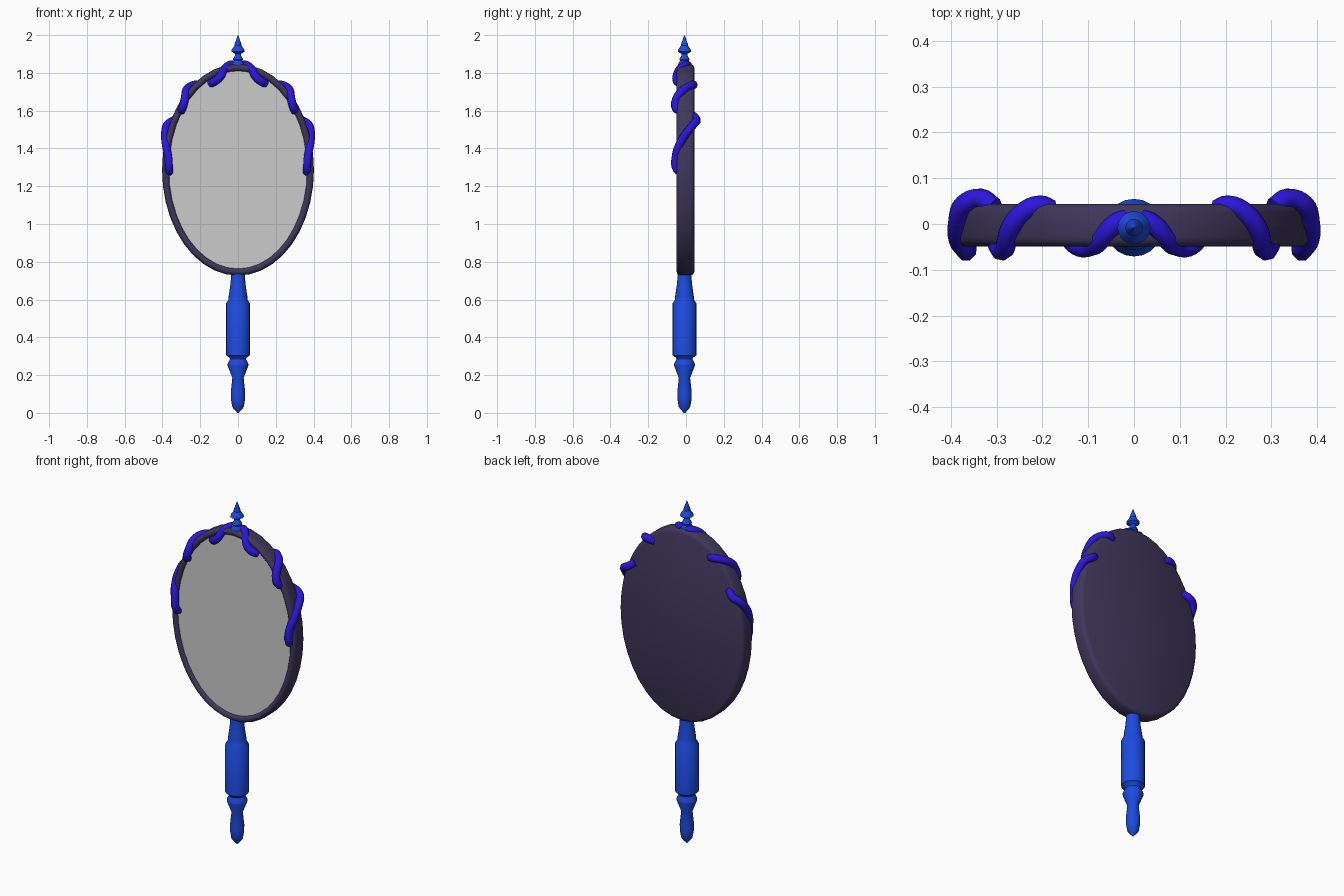
import bpy, bmesh, math

if "Cube" in bpy.data.objects:
    bpy.data.objects.remove(bpy.data.objects["Cube"])

RX, RZ, CZ = 0.402, 0.56, 1.287   # oval outline
AXIS_Y = -0.008                   # handle and finial axis


def material(name, rgb):
    m = bpy.data.materials.new(name)
    m.diffuse_color = (*rgb, 1)
    m.use_nodes = True
    m.node_tree.nodes["Principled BSDF"].inputs["Base Color"].default_value = m.diffuse_color
    return m


def finish(name, bm, mat=None, angle=35):
    bmesh.ops.recalc_face_normals(bm, faces=bm.faces)
    me = bpy.data.meshes.new(name)
    bm.to_mesh(me)
    bm.free()
    ob = bpy.data.objects.new(name, me)
    bpy.context.collection.objects.link(ob)
    if mat:
        me.materials.append(mat)
    bpy.ops.object.select_all(action='DESELECT')
    ob.select_set(True)
    bpy.context.view_layer.objects.active = ob
    bpy.ops.object.shade_smooth_by_angle(angle=math.radians(angle))
    return ob


def loft(bm, rings, cap_first=False, cap_last=False):
    rows = [[bm.verts.new(p) for p in ring] for ring in rings]
    n = len(rows[0])
    for a, b in zip(rows, rows[1:]):
        for i in range(n):
            j = (i + 1) % n
            bm.faces.new((a[i], a[j], b[j], b[i]))
    if cap_first:
        bm.faces.new(rows[0])
    if cap_last:
        bm.faces.new(rows[-1])


def oval(inset, y, n=40):
    return [((RX - inset) * math.sin(2 * math.pi * i / n), y,
             CZ + (RZ - inset) * math.cos(2 * math.pi * i / n)) for i in range(n)]


def turned(name, profile, mat, n=20):
    bm = bmesh.new()
    loft(bm, [[(r * math.cos(2 * math.pi * i / n), AXIS_Y + r * math.sin(2 * math.pi * i / n), z)
               for i in range(n)] for r, z in profile], True, True)
    return finish(name, bm, mat, 40)


blue = material("blue", (0.012, 0.07, 0.75))
violet = material("violet", (0.025, 0.008, 0.72))
dark = material("dark_purple", (0.05, 0.038, 0.105))

# Oval frame with rounded lip and flat closed back
bm = bmesh.new()
section = [(0.037, -0.028), (0.035, -0.039), (0.027, -0.047), (0.018, -0.049),
           (0.008, -0.045), (0.002, -0.037), (0, -0.028), (0, 0.026),
           (0.005, 0.037), (0.02, 0.044)]
loft(bm, [oval(d, y) for d, y in section], False, True)
finish("frame", bm, dark, 60)

# Mirror glass
bm = bmesh.new()
loft(bm, [oval(0.03, -0.033), oval(0.03, -0.027)], True, True)
finish("glass", bm)

# Turned handle
turned("handle", [(0.004, 0), (0.03, 0.03), (0.037, 0.07), (0.038, 0.11), (0.030, 0.185),
                  (0.055, 0.25), (0.055, 0.26), (0.043, 0.285), (0.046, 0.293),
                  (0.063, 0.305), (0.063, 0.58), (0.05, 0.60), (0.049, 0.62),
                  (0.041, 0.675), (0.038, 0.705), (0.037, 0.745)], blue)

# Finial
turned("finial", [(0.036, 1.82), (0.034, 1.845), (0.024, 1.865), (0.027, 1.872),
                  (0.017, 1.89), (0.015, 1.90), (0.036, 1.913), (0.034, 1.922),
                  (0.018, 1.945), (0.019, 1.95), (0.001, 2.0)], blue)

# Vine strands winding over the rim, ends sunk into the frame
strands = [
    [(0.015, 0.012, 1.838), (0.04, 0.0, 1.843), (0.073, -0.033, 1.818),
     (0.098, -0.05, 1.775), (0.125, -0.046, 1.754), (0.145, -0.025, 1.744)],
    [(0.18, 0.03, 1.73), (0.205, 0.04, 1.737), (0.245, 0.022, 1.732),
     (0.272, -0.015, 1.71), (0.282, -0.052, 1.66), (0.295, -0.052, 1.612), (0.30, -0.025, 1.60)],
    [(0.305, 0.035, 1.575), (0.338, 0.056, 1.55), (0.37, 0.043, 1.53),
     (0.385, 0.005, 1.485), (0.382, -0.035, 1.42), (0.37, -0.054, 1.36),
     (0.365, -0.05, 1.29), (0.364, -0.025, 1.275)],
]
for side, s in (("right", 1), ("left", -1)):
    for k, pts in enumerate(strands):
        name = f"vine_{side}_{k + 1}"
        cu = bpy.data.curves.new(name, 'CURVE')
        cu.dimensions = '3D'
        cu.bevel_depth = 0.0225
        cu.bevel_resolution = 2
        cu.resolution_u = 4
        cu.use_fill_caps = True
        sp = cu.splines.new('BEZIER')
        sp.bezier_points.add(len(pts) - 1)
        for bp, (x, y, z) in zip(sp.bezier_points, pts):
            bp.co = (s * x, y, z)
            bp.handle_left_type = bp.handle_right_type = 'AUTO'
        cu.materials.append(violet)
        ob = bpy.data.objects.new(name, cu)
        bpy.context.collection.objects.link(ob)
